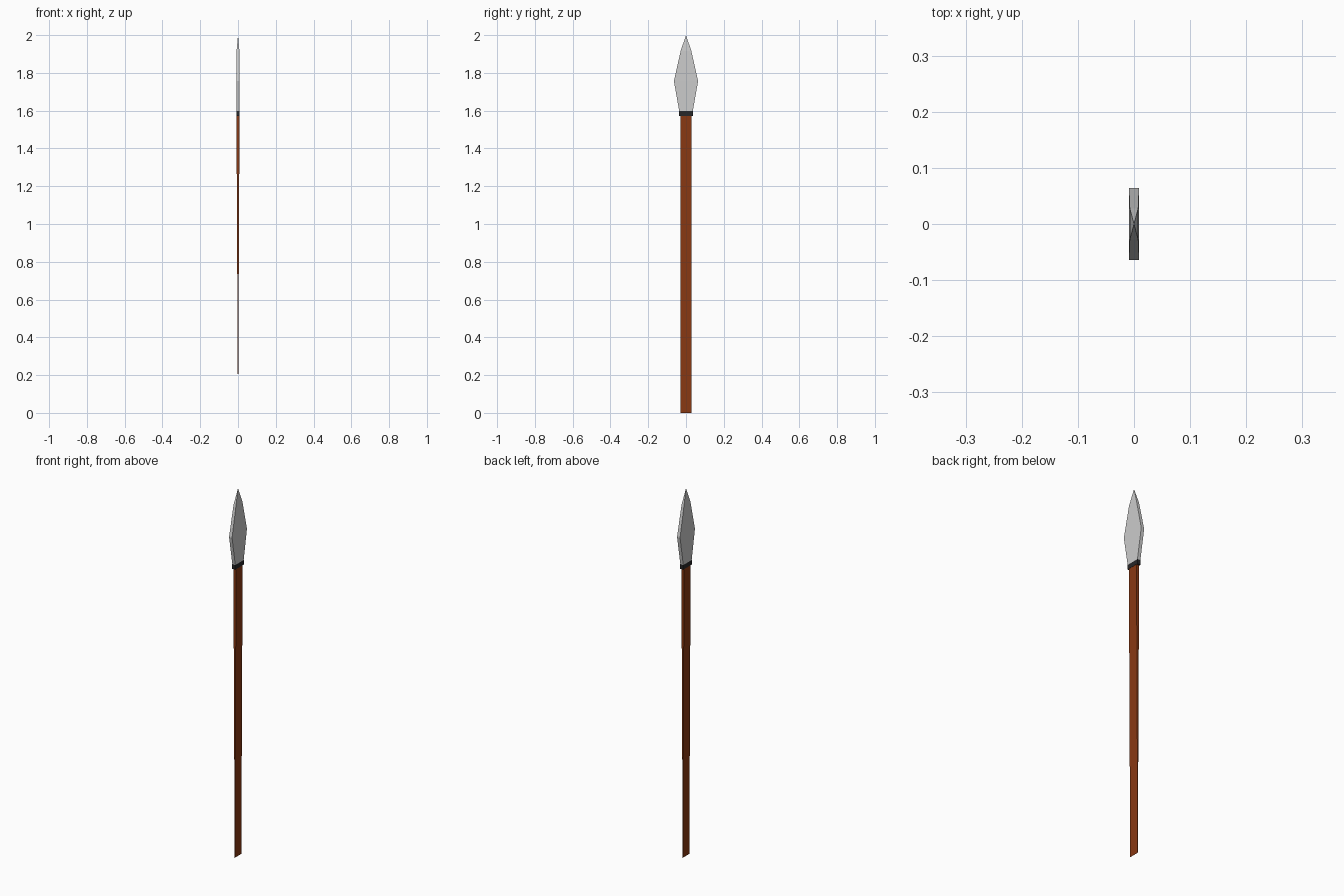
import bpy, bmesh

if "Cube" in bpy.data.objects:
    bpy.data.objects.remove(bpy.data.objects["Cube"])


def material(name, rgb):
    m = bpy.data.materials.new(name)
    m.diffuse_color = (*rgb, 1)
    m.use_nodes = True
    m.node_tree.nodes["Principled BSDF"].inputs["Base Color"].default_value = m.diffuse_color
    return m


def loft(name, sections, mat=None):
    """Stack rectangles (z, half x, half y); zero sizes collapse to an edge or point."""
    bm = bmesh.new()
    rings = [[bm.verts.new((sx * hx, sy * hy, z))
              for sx, sy in ((-1, -1), (1, -1), (1, 1), (-1, 1))]
             for z, hx, hy in sections]
    bm.faces.new(rings[0][::-1])
    bm.faces.new(rings[-1])
    for a, b in zip(rings, rings[1:]):
        for i in range(4):
            j = (i + 1) % 4
            bm.faces.new((a[i], a[j], b[j], b[i]))
    bmesh.ops.remove_doubles(bm, verts=bm.verts, dist=1e-5)
    bmesh.ops.recalc_face_normals(bm, faces=bm.faces)
    me = bpy.data.meshes.new(name)
    bm.to_mesh(me)
    bm.free()
    ob = bpy.data.objects.new(name, me)
    bpy.context.collection.objects.link(ob)
    if mat:
        me.materials.append(mat)
    return ob


wood = material("wood", (0.25, 0.04, 0.006))
dark = material("dark_binding", (0.02, 0.02, 0.022))

# Wooden shaft, thinning to an edge at the foot
loft("shaft", [(0, 0.0003, 0.028), (1.58, 0.0082, 0.028)], wood)

# Dark binding between shaft and blade
loft("collar", [(1.573, 0.0092, 0.037), (1.598, 0.0092, 0.037)], dark)

# Leaf-shaped blade with a pointed tip
loft("blade", [(1.598, 0.009, 0.036), (1.757, 0.009, 0.064),
               (1.917, 0.0075, 0.028), (2.0, 0, 0)])
